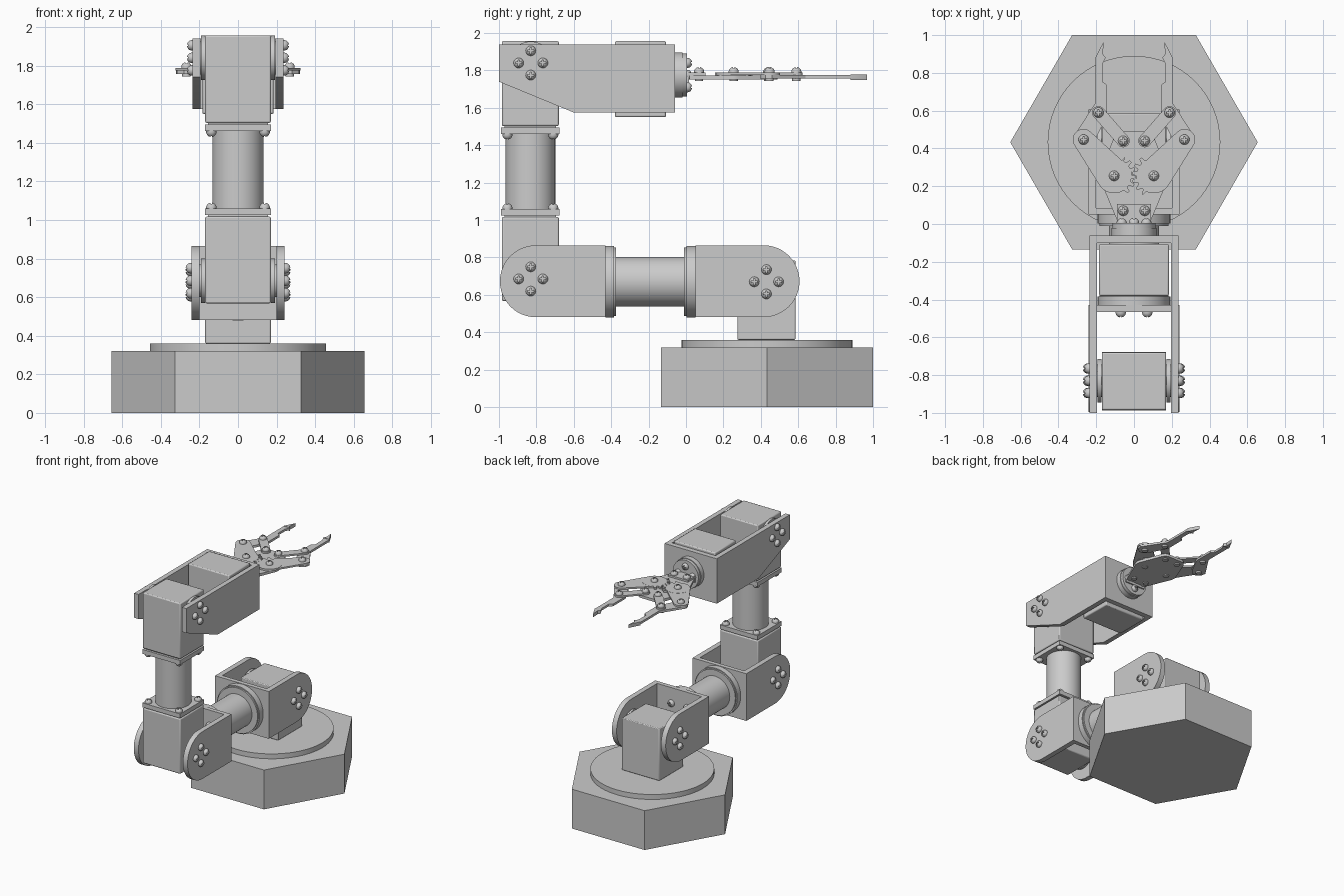
import bpy, bmesh, math
from mathutils import Vector
from mathutils.geometry import convex_hull_2d

if "Cube" in bpy.data.objects:
    bpy.data.objects.remove(bpy.data.objects["Cube"])

AX = {'X': lambda u, v, w: (w, u, v), 'Y': lambda u, v, w: (u, w, v), 'Z': lambda u, v, w: (u, v, w)}


def make(name, bm, mirror=False):
    bmesh.ops.recalc_face_normals(bm, faces=bm.faces)
    me = bpy.data.meshes.new(name)
    bm.to_mesh(me)
    bm.free()
    ob = bpy.data.objects.new(name, me)
    bpy.context.collection.objects.link(ob)
    if mirror:
        ob.modifiers.new("mirror", 'MIRROR')
    return ob


def prism(name, pts, axis, lo, hi, mirror=False):
    """Extrude a flat outline along an axis from lo to hi."""
    bm = bmesh.new()
    a = [bm.verts.new(AX[axis](u, v, lo)) for u, v in pts]
    b = [bm.verts.new(AX[axis](u, v, hi)) for u, v in pts]
    bm.faces.new(a)
    bm.faces.new(b)
    n = len(pts)
    for i in range(n):
        bm.faces.new((a[i], a[(i + 1) % n], b[(i + 1) % n], b[i]))
    return make(name, bm, mirror)


def circle(u, v, r, n=48):
    return [(u + r * math.cos(2 * math.pi * i / n), v + r * math.sin(2 * math.pi * i / n)) for i in range(n)]


def hull(*discs):
    """Outline around discs (u, v, r); r = 0 is a sharp corner."""
    pts = []
    for u, v, r in discs:
        pts += circle(u, v, r) if r else [(u, v)]
    return [pts[i] for i in convex_hull_2d([Vector(p) for p in pts])]


def cyl(name, axis, u, v, r, lo, hi, n=48, mirror=False):
    return prism(name, circle(u, v, r, n), axis, lo, hi, mirror)


def box(name, x, y, z, bevel=0.0, mirror=False):
    ob = prism(name, [(x[0], y[0]), (x[1], y[0]), (x[1], y[1]), (x[0], y[1])], 'Z', z[0], z[1], mirror)
    if bevel:
        m = ob.modifiers.new("bevel", 'BEVEL')
        m.width, m.segments = bevel, 2
    return ob


# Screw head with a cross recess, made once and shared
def screw_mesh():
    bm = bmesh.new()
    prof = [(0, 0), (.027, 0), (.027, .008), (.023, .018), (.015, .026), (.008, .029), (0, .03)]
    vs = [bm.verts.new((r, 0, z)) for r, z in prof]
    es = [bm.edges.new(p) for p in zip(vs, vs[1:])]
    bmesh.ops.spin(bm, geom=vs + es, cent=(0, 0, 0), axis=(0, 0, 1), angle=2 * math.pi, steps=20)
    bmesh.ops.remove_doubles(bm, verts=bm.verts, dist=1e-5)
    head = make("screw_head", bm)
    a, b = .004, .017
    cutter = prism("cross_cutter", [(a, a), (a, b), (-a, b), (-a, a), (-b, a), (-b, -a), (-a, -a),
                                    (-a, -b), (a, -b), (a, -a), (b, -a), (b, a)], 'Z', .015, .05)
    m = head.modifiers.new("cut", 'BOOLEAN')
    m.operation, m.object = 'DIFFERENCE', cutter
    me = bpy.data.meshes.new_from_object(head.evaluated_get(bpy.context.evaluated_depsgraph_get()))
    bpy.data.objects.remove(head)
    bpy.data.objects.remove(cutter)
    return me


SCREW = screw_mesh()


def screw(name, loc, direction):
    ob = bpy.data.objects.new(name + "_screw", SCREW)
    ob.location = loc
    ob.rotation_mode = 'QUATERNION'
    ob.rotation_quaternion = Vector((0, 0, 1)).rotation_difference(Vector(direction))
    bpy.context.collection.objects.link(ob)


RING = [(.065, 0), (-.065, 0), (0, .065), (0, -.065)]


def pivot(name, y, z, outer):
    """Servo horns on both sides of a block plus four screws outside the bracket."""
    cyl(name + "_horn_hub", 'X', y, z, .085, .16, .205, mirror=True)
    cyl(name + "_horn", 'X', y, z, .115, .172, .192, mirror=True)
    for s in (1, -1):
        for dy, dz in RING:
            screw(name, (s * outer, y + dy, z + dz), (s, 0, 0))


# Hexagonal base and turntable
cyl("base", 'Z', 0, .433, .655, 0, .32, n=6)
cyl("turntable", 'Z', 0, .433, .457, .32, .36, n=64)

# Shoulder block, bracket and pivot
box("shoulder_block", (-.17, .17), (.275, .585), (.36, .785), .006)
prism("shoulder_bracket_plate", hull((.415, .673, .192), (.05, .481, 0), (.05, .865, 0)), 'X', .2, .242, True)
box("shoulder_bracket_back", (-.2, .2), (.05, .085), (.481, .865))
pivot("shoulder", .43, .67, .242)

# Lower arm tube with stepped flanges
cyl("lower_arm_tube", 'Y', 0, .67, .133, -.43, .05)
for y0, y1, y2 in ((-.43, -.385, -.373), (.05, .002, -.01)):
    cyl("lower_arm_flange", 'Y', 0, .67, .192, y0, y1)
    cyl("lower_arm_flange_rim", 'Y', 0, .67, .183, y1, y2)
for sx in (.07, -.07):
    for sz in (.07, -.07):
        screw("elbow_flange", (sx, -.465, .67 + sz), (0, -1, 0))
        screw("shoulder_flange", (sx, .085, .67 + sz), (0, 1, 0))

# Elbow bracket, pivot and block
prism("elbow_bracket_plate", hull((-.803, .673, .192), (-.43, .481, 0), (-.43, .865, 0)), 'X', .2, .242, True)
box("elbow_bracket_back", (-.2, .2), (-.465, -.43), (.481, .865))
pivot("elbow", -.83, .685, .242)
box("elbow_block", (-.17, .17), (-.985, -.68), (.568, 1.017), .008)

# Forearm column with end plates and corner screws
box("column_neck", (-.155, .155), (-.97, -.695), (1.01, 1.03))
box("column_lower_plate", (-.17, .17), (-.988, -.677), (1.025, 1.06))
cyl("forearm_tube", 'Z', 0, -.832, .133, 1.05, 1.47)
box("column_upper_plate", (-.17, .17), (-.988, -.677), (1.46, 1.495))
box("column_upper_neck", (-.155, .155), (-.97, -.695), (1.49, 1.51))
for x in (.138, -.138):
    for y in (-.955, -.71):
        screw("lower_plate", (x, y, 1.06), (0, 0, 1))
        screw("upper_plate", (x, y, 1.46), (0, 0, -1))

# Wrist arm: block, bracket, pivot and servo
box("upper_block", (-.17, .17), (-.985, -.68), (1.503, 1.957), .008)
prism("wrist_bracket_plate", [(-1, 1.94), (-.06, 1.94), (-.06, 1.575), (-.6, 1.575), (-1, 1.74)],
      'X', .195, .235, True)
box("wrist_bracket_front", (-.195, .195), (-.1, -.06), (1.575, 1.94))
pivot("upper", -.83, 1.84, .235)
box("wrist_servo", (-.185, .185), (-.38, -.107), (1.55, 1.957), .008)
cyl("wrist_horn", 'Y', 0, 1.775, .12, -.06, -.02)
cyl("wrist_horn_face", 'Y', 0, 1.775, .115, -.028, .005)
for dx, dz in RING:
    screw("wrist_horn", (dx, .003, 1.775 + dz), (0, 1, 0))

# Gripper mount and base plate
box("gripper_mount_tab", (-.09, .09), (.003, .016), (1.735, 1.785))
box("gripper_mount", (-.09, .09), (.014, .105), (1.773, 1.788))
prism("gripper_base_plate", hull(*[(s * x, y, r) for s in (1, -1) for x, y, r in
      ((.09, .02, 0), (.09, .09, 0), (.107, .255, .075), (.06, .44, .05))]), 'Z', 1.752, 1.773)

# Gripper gears, links and fingers on each side
FINGER = [(.16, .967), (.165, .9), (.15, .88), (.168, .845), (.168, .755), (.142, .735), (.142, .58),
          (.155, .545), (.215, .43), (.245, .4), (.28, .395), (.315, .425), (.322, .46), (.205, .64), (.205, .88)]
for s, phase in ((1, 0), (-1, 1)):
    side = "right" if s > 0 else "left"
    teeth = []
    for i in range(96):
        a = 2 * math.pi * i / 96
        meshing = abs(math.atan2(math.sin(a - math.pi), math.cos(a - math.pi))) < 1.1
        r = (.116 if (i // 3 + phase) % 2 else .092) if meshing else .092
        teeth.append((s * (.105 + r * math.cos(a)), .255 + r * math.sin(a)))
    prism(side + "_gear", teeth, 'Z', 1.774, 1.789)
    prism(side + "_gear_arm", hull((s * .108, .255, .09), (s * .268, .447, .056)), 'Z', 1.775, 1.788)
    prism(side + "_link", hull((s * .057, .44, .034), (s * .188, .59, .034)), 'Z', 1.775, 1.788)
    prism(side + "_finger", [(s * x, y) for x, y in FINGER], 'Z', 1.757, 1.775)
    prism(side + "_finger_tip", [(s * x, y) for x, y in FINGER[:3] + FINGER[-1:]], 'Z', 1.75, 1.778)
    for x, y in ((.057, .07), (.105, .255), (.057, .44), (.267, .447), (.188, .59)):
        screw(side + "_gripper", (s * x, y, 1.788), (0, 0, 1))
        cyl(side + "_gripper_nut", 'Z', s * x, y, .022, 1.743, 1.775, n=16)

# Smooth round sides, keep edges sharp
for ob in bpy.context.scene.objects:
    ob.select_set(True)
    bpy.context.view_layer.objects.active = ob
bpy.ops.object.shade_smooth_by_angle(angle=math.radians(30))
